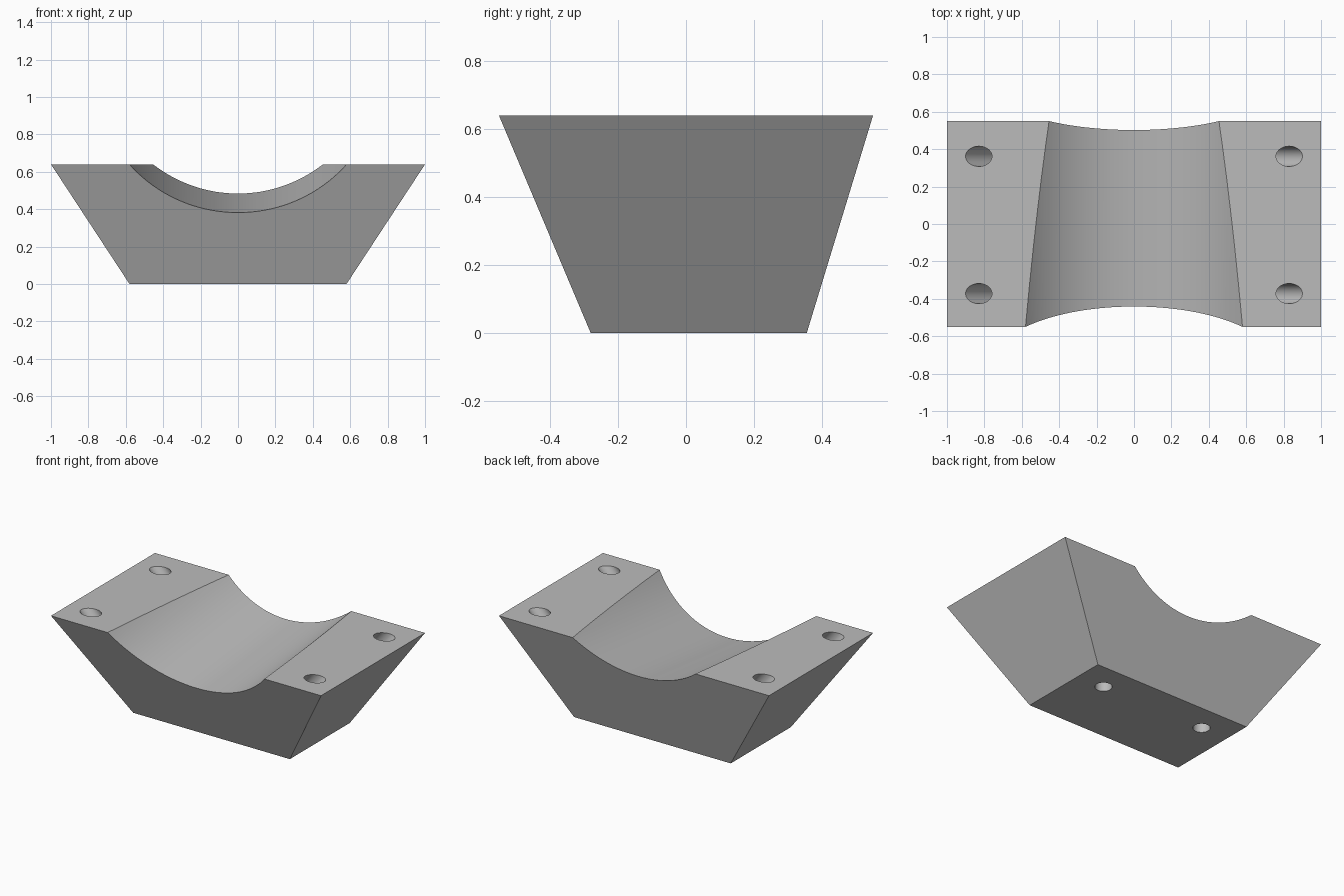
import bpy, bmesh, math
from mathutils import Vector

cube = bpy.data.objects.get("Cube")
if cube:
    bpy.data.objects.remove(cube, do_unlink=True)

grey = bpy.data.materials.new("plain grey")
grey.use_nodes = True
colour = (0.5, 0.5, 0.5, 1)
grey.diffuse_color = colour
grey.node_tree.nodes["Principled BSDF"].inputs["Base Color"].default_value = colour

HEIGHT = 0.64


def add_object(name, bm):
    bmesh.ops.recalc_face_normals(bm, faces=bm.faces)
    mesh = bpy.data.meshes.new(name)
    bm.to_mesh(mesh)
    bm.free()
    mesh.materials.append(grey)
    obj = bpy.data.objects.new(name, mesh)
    bpy.context.collection.objects.link(obj)
    return obj


def rod(name, start, end, radius, sides):
    """Closed cylinder between two points."""
    start, end = Vector(start), Vector(end)
    axis = end - start
    bm = bmesh.new()
    bmesh.ops.create_cone(bm, cap_ends=True, segments=sides, radius1=radius,
                          radius2=radius, depth=axis.length)
    bm.transform(axis.to_track_quat('Z', 'Y').to_matrix().to_4x4())
    bmesh.ops.translate(bm, verts=bm.verts, vec=(start + end) / 2)
    return add_object(name, bm)


# Block that tapers towards its base
bm = bmesh.new()
rings = []
for z, x, front, back in ((0, 0.58, -0.28, 0.355), (HEIGHT, 1, -0.55, 0.55)):
    corners = ((-x, front), (x, front), (x, back), (-x, back))
    rings.append([bm.verts.new((cx, cy, z)) for cx, cy in corners])
base, top = rings
bm.faces.new(base)
bm.faces.new(top)
for i in range(4):
    j = (i + 1) % 4
    bm.faces.new((base[i], base[j], top[j], top[i]))
block = add_object("saddle_block", bm)

# Round groove, tilted along its length
slope = 0.1077
cutters = [rod("groove_cutter", (0, -1, 1.196 - slope), (0, 1, 1.196 + slope), 0.762, 160)]

# Screw holes: slanted ones in the top, upright ones in the base
tilt = math.radians(40)
for side in (-1, 1):
    for y in (-0.372, 0.362):
        mouth = Vector((side * 0.83, y, HEIGHT))
        inward = Vector((-side * math.sin(tilt), 0, -math.cos(tilt)))
        cutters.append(rod("top_hole_cutter", mouth - inward * 0.2,
                           mouth + inward * 0.3, 0.054, 40))
    cutters.append(rod("base_hole_cutter", (side * 0.383, 0.172, -0.1),
                       (side * 0.383, 0.172, 0.25), 0.052, 40))

for cutter in cutters:
    cutter.hide_render = True
    cut = block.modifiers.new(cutter.name, 'BOOLEAN')
    cut.operation = 'DIFFERENCE'
    cut.solver = 'EXACT'
    cut.object = cutter

# Apply the cuts and drop the cutters
bpy.context.view_layer.objects.active = block
block.select_set(True)
for modifier in list(block.modifiers):
    bpy.ops.object.modifier_apply(modifier=modifier.name)
for cutter in cutters:
    bpy.data.objects.remove(cutter, do_unlink=True)
bpy.ops.object.shade_smooth_by_angle(angle=math.radians(30))
